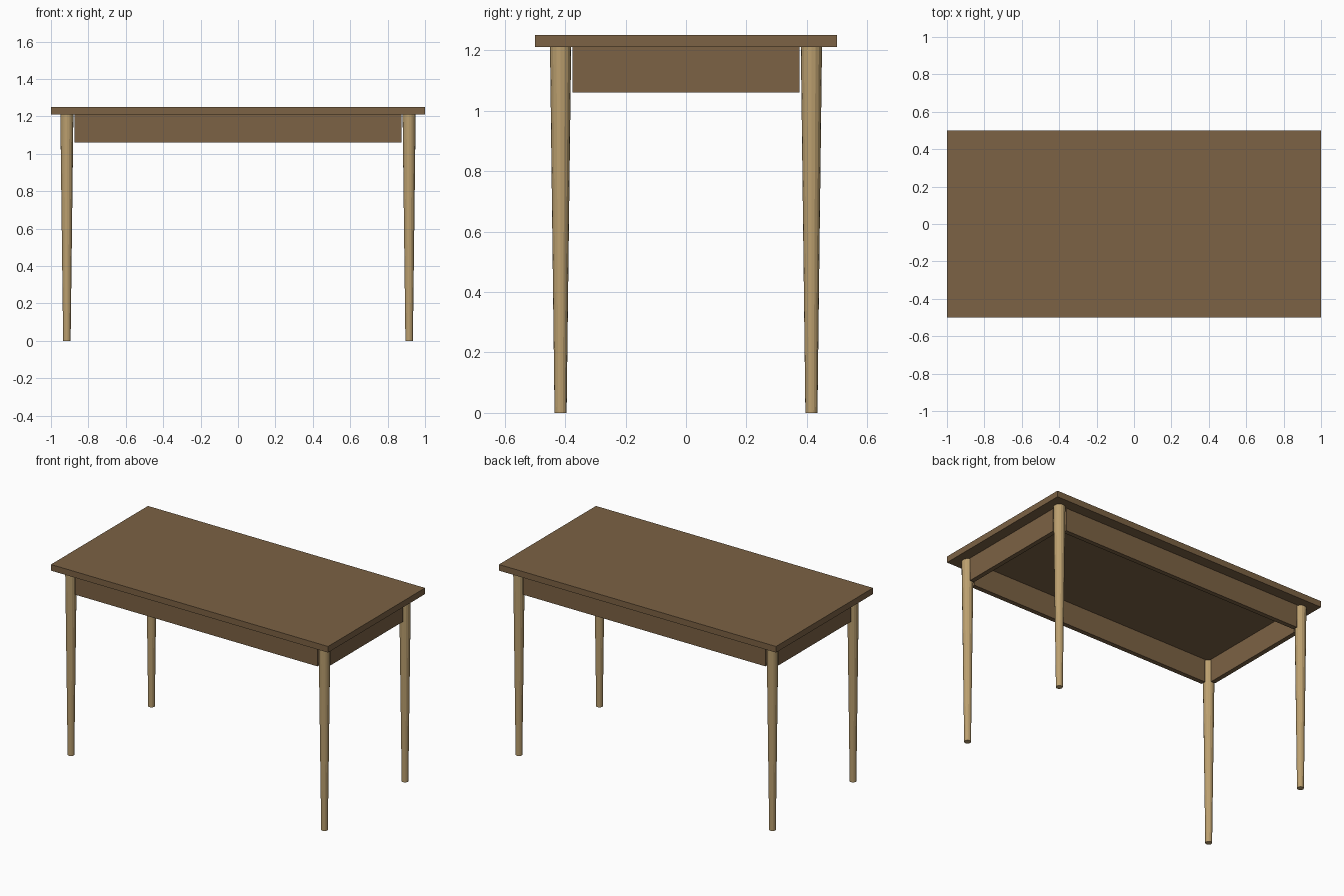
import bpy

if "Cube" in bpy.data.objects:
    bpy.data.objects.remove(bpy.data.objects["Cube"])

def material(name, rgb):
    m = bpy.data.materials.new(name)
    m.diffuse_color = (*rgb, 1)
    m.use_nodes = True
    m.node_tree.nodes["Principled BSDF"].inputs["Base Color"].default_value = m.diffuse_color
    return m

dark_wood = material("dark wood", (0.20, 0.122, 0.058))
light_wood = material("light wood", (0.50, 0.35, 0.16))

LEG_X, LEG_Y = 0.915, 0.415   # leg centres
TOP_Z, UNDER_Z, APRON_Z = 1.25, 1.21, 1.06

def box(name, size, loc):
    bpy.ops.mesh.primitive_cube_add(size=1, location=loc)
    o = bpy.context.object
    o.name = name
    o.scale = size
    bpy.ops.object.transform_apply(location=False, rotation=False, scale=True)
    o.data.materials.append(dark_wood)
    return o

# Table top
box("table_top", (2, 1, TOP_Z - UNDER_Z), (0, 0, (TOP_Z + UNDER_Z) / 2))

# Aprons between the legs, centred on the leg lines
h, mid = UNDER_Z - APRON_Z, (UNDER_Z + APRON_Z) / 2
for s, long_name, short_name in ((-1, "front_apron", "left_apron"), (1, "back_apron", "right_apron")):
    box(long_name, (1.75, 0.03, h), (0, s * LEG_Y, mid))
    box(short_name, (0.03, 0.75, h), (s * LEG_X, 0, mid))

# Tapered round legs
for sy, depth_name in ((-1, "front"), (1, "back")):
    for sx, side_name in ((-1, "left"), (1, "right")):
        bpy.ops.mesh.primitive_cone_add(vertices=16, radius1=0.02, radius2=0.035, depth=UNDER_Z,
                                        location=(sx * LEG_X, sy * LEG_Y, UNDER_Z / 2))
        leg = bpy.context.object
        leg.name = f"{depth_name}_{side_name}_leg"
        leg.data.materials.append(light_wood)
